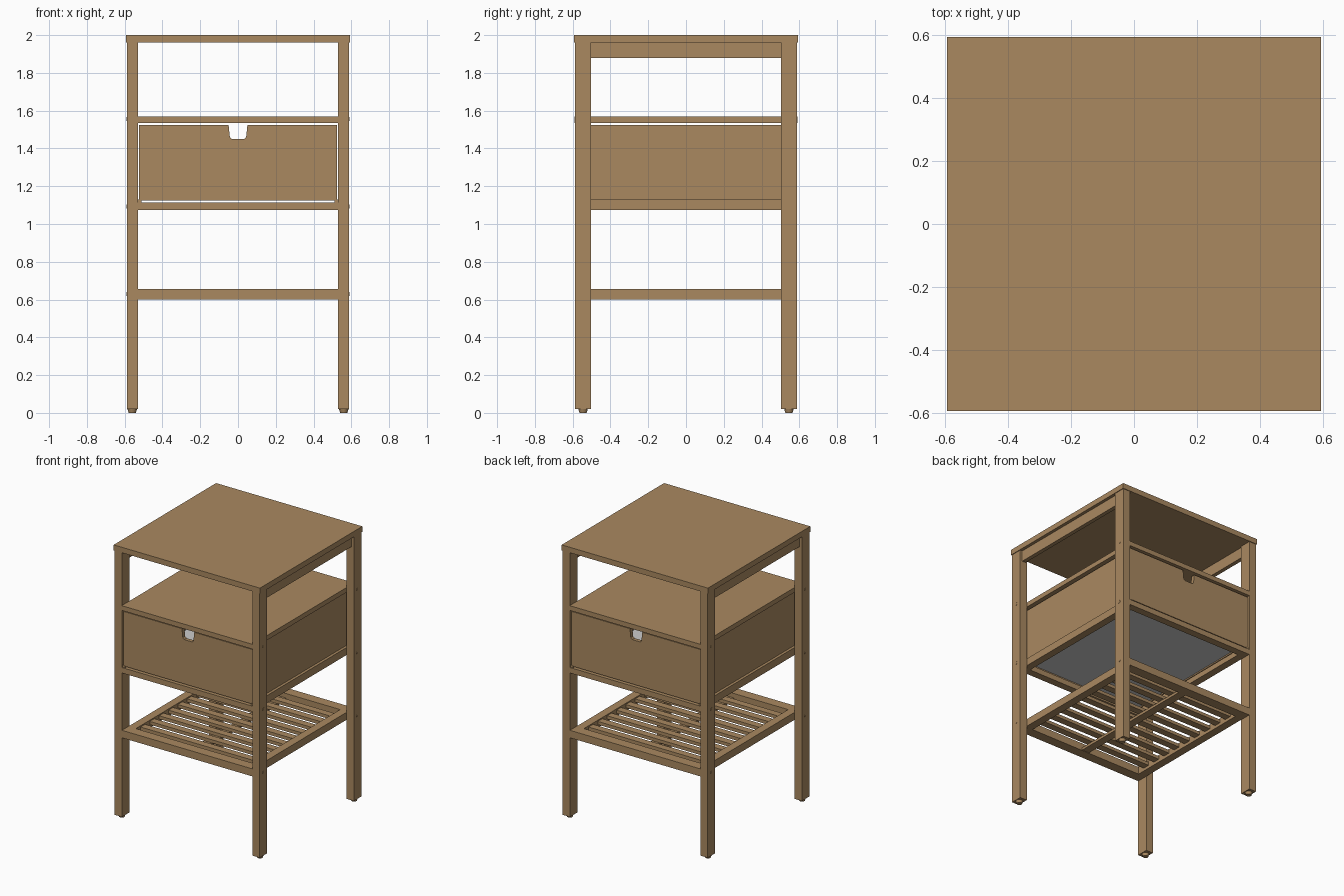
import bpy, bmesh, math

if "Cube" in bpy.data.objects:
    bpy.data.objects.remove(bpy.data.objects["Cube"])


def material(name, rgb):
    m = bpy.data.materials.new(name)
    m.diffuse_color = (*rgb, 1)
    m.use_nodes = True
    m.node_tree.nodes["Principled BSDF"].inputs["Base Color"].default_value = m.diffuse_color
    return m


WOOD = material("warm wood", (0.40, 0.25, 0.118))
GREY = material("light grey panel", (0.60, 0.60, 0.60))


def finish(name, bm, mat=WOOD):
    bmesh.ops.recalc_face_normals(bm, faces=bm.faces[:])
    me = bpy.data.meshes.new(name)
    bm.to_mesh(me)
    bm.free()
    me.materials.append(mat)
    ob = bpy.data.objects.new(name, me)
    bpy.context.collection.objects.link(ob)
    return ob


def box(name, x, y, z, mat=WOOD):
    """Box from three (low, high) ranges."""
    bm = bmesh.new()
    bmesh.ops.create_cube(bm, size=1)
    for v in bm.verts:
        for i, (lo, hi) in enumerate((x, y, z)):
            v.co[i] = (lo + hi) / 2 + v.co[i] * (hi - lo)
    return finish(name, bm, mat)


def span(s, lo, hi):
    """Range mirrored to the side given by sign s."""
    return tuple(sorted((s * lo, s * hi)))


def frame(name, z, rail_x, rail_y, side_top):
    """Rectangular frame of four rails between the legs."""
    for s, side in ((-1, "left"), (1, "right")):
        box(f"{name}_{side}_rail", span(s, 0.53 - rail_x, 0.53), (-0.587, 0.587), z)
        if side_top > z[1]:
            box(f"{name}_{side}_runner", span(s, 0.51, 0.53), (-0.58, 0.58), (z[1], side_top))
    for s, side in ((-1, "front"), (1, "back")):
        box(f"{name}_{side}_rail", (rail_x - 0.53, 0.53 - rail_x),
            span(s, 0.587 - rail_y, 0.587), z)


# Table top and middle shelf
box("top_board", (-0.593, 0.593), (-0.593, 0.593), (1.96, 2.0))
box("middle_shelf", (-0.53, 0.53), (-0.59, 0.59), (1.535, 1.57))

# Legs with feet and screw heads, plus upper side rails
for sx, side in ((-1, "left"), (1, "right")):
    box(f"upper_{side}_rail", span(sx, 0.54, 0.57), (-0.503, 0.503), (1.88, 1.96))
    for sy, end in ((-1, "front"), (1, "back")):
        box(f"{end}_{side}_leg", span(sx, 0.53, 0.588), span(sy, 0.502, 0.588), (0.02, 1.96))
        bm = bmesh.new()
        bmesh.ops.create_cone(bm, cap_ends=True, segments=20, radius1=0.019,
                              radius2=0.025, depth=0.02)
        bmesh.ops.translate(bm, verts=bm.verts, vec=(sx * 0.56, sy * 0.545, 0.01))
        finish(f"{end}_{side}_foot", bm)
        for n, z in enumerate((0.63, 1.092, 1.555)):
            bm = bmesh.new()
            bmesh.ops.create_cone(bm, cap_ends=True, segments=12, radius1=0.011,
                                  radius2=0.011, depth=0.004)
            for v in bm.verts:
                px, py, pz = v.co
                v.co = (sx * 0.588 + pz, sy * 0.545 + px, z + py)
            finish(f"{end}_{side}_screw_{n + 1}", bm)

# Drawer support frame and slatted lower shelf
frame("drawer_frame", (1.075, 1.115), 0.055, 0.055, 1.13)
frame("lower_shelf", (0.60, 0.655), 0.06, 0.075, 0)
SLATS = 9
for i in range(SLATS):
    y = (i - (SLATS - 1) / 2) * 0.108
    box(f"slat_{i + 1}", (-0.47, 0.47), (y - 0.026, y + 0.026), (0.622, 0.646))
box("slat_support", (-0.03, 0.03), (-0.512, 0.512), (0.603, 0.622))

# Drawer: notched front and back, plain sides, grey bottom
profile = [(-0.525, 1.125), (0.525, 1.125), (0.525, 1.525), (0.05, 1.525), (0.043, 1.46),
           (0.032, 1.45), (-0.032, 1.45), (-0.043, 1.46), (-0.05, 1.525), (-0.525, 1.525)]
for s, end in ((-1, "front"), (1, "back")):
    bm = bmesh.new()
    face = bm.faces.new([bm.verts.new((x, s * 0.578, z)) for x, z in profile])
    ext = bmesh.ops.extrude_face_region(bm, geom=[face])
    moved = [g for g in ext["geom"] if isinstance(g, bmesh.types.BMVert)]
    bmesh.ops.translate(bm, verts=moved, vec=(0, -s * 0.028, 0))
    finish(f"drawer_{end}", bm)
for s, side in ((-1, "left"), (1, "right")):
    box(f"drawer_{side}_side", span(s, 0.482, 0.508), (-0.55, 0.55), (1.125, 1.525))
box("drawer_bottom", (-0.482, 0.482), (-0.55, 0.55), (1.135, 1.147), GREY)
